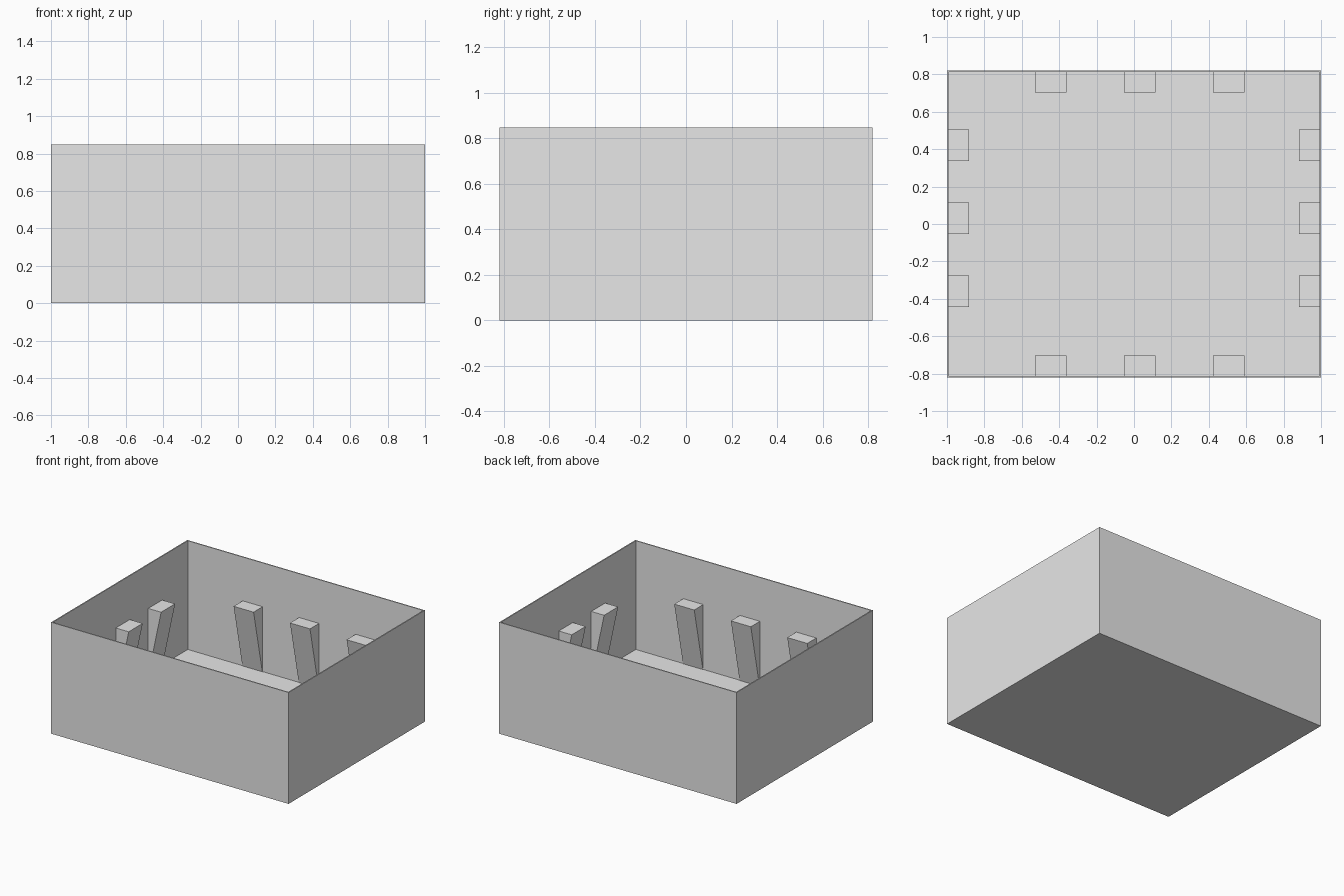
import bpy
import bmesh
from mathutils import Matrix, Vector
from math import pi

if "Cube" in bpy.data.objects:
    bpy.data.objects.remove(bpy.data.objects["Cube"])

HALF_X, HALF_Y, HEIGHT = 1.0, 0.82, 0.848
WALL, FLOOR = 0.012, 0.02
RIB_TOP, RIB_DEPTH, RIB_WIDTH = 0.514, 0.105, 0.168

grey = bpy.data.materials.new("light grey")
grey.use_nodes = True
colour = (0.8, 0.8, 0.8, 1)
grey.diffuse_color = colour
grey.node_tree.nodes["Principled BSDF"].inputs["Base Color"].default_value = colour


def add_object(name, bm):
    bmesh.ops.recalc_face_normals(bm, faces=bm.faces)
    mesh = bpy.data.meshes.new(name)
    bm.to_mesh(mesh)
    bm.free()
    mesh.materials.append(grey)
    obj = bpy.data.objects.new(name, mesh)
    bpy.context.collection.objects.link(obj)
    return obj


# Open box: inset the top face and push it down to the floor
bm = bmesh.new()
bmesh.ops.create_cube(bm, size=1)
bmesh.ops.scale(bm, vec=(2 * HALF_X, 2 * HALF_Y, HEIGHT), verts=bm.verts)
bmesh.ops.translate(bm, vec=(0, 0, HEIGHT / 2), verts=bm.verts)
top = max(bm.faces, key=lambda f: f.calc_center_median().z)
bmesh.ops.inset_region(bm, faces=[top], thickness=WALL)
inner = bmesh.ops.extrude_discrete_faces(bm, faces=[top])["faces"][0]
bmesh.ops.translate(bm, vec=(0, 0, FLOOR - HEIGHT), verts=inner.verts)
add_object("open_box", bm)


# Support rib: triangular side profile, tapering to nothing at the floor
def add_rib(name, location, angle):
    bm = bmesh.new()
    profile = [(-WALL / 2, FLOOR), (0, FLOOR), (RIB_DEPTH, RIB_TOP), (-WALL / 2, RIB_TOP)]
    face = bm.faces.new([bm.verts.new((-RIB_WIDTH / 2, y, z)) for y, z in profile])
    side = bmesh.ops.extrude_face_region(bm, geom=[face])["geom"]
    bmesh.ops.translate(bm, vec=(RIB_WIDTH, 0, 0),
                        verts=[v for v in side if isinstance(v, bmesh.types.BMVert)])
    bm.transform(Matrix.Translation(Vector(location)) @ Matrix.Rotation(angle, 4, "Z"))
    add_object(name, bm)


# Three ribs along each wall
inner_x, inner_y = HALF_X - WALL, HALF_Y - WALL
for i, x in enumerate((-0.445, 0.03, 0.507), 1):
    add_rib(f"front_rib_{i}", (x, -inner_y, 0), 0)
    add_rib(f"back_rib_{i}", (x, inner_y, 0), pi)
for i, y in enumerate((-0.36, 0.03, 0.42), 1):
    add_rib(f"right_rib_{i}", (-inner_x, y, 0), -pi / 2)
    add_rib(f"left_rib_{i}", (inner_x, y, 0), pi / 2)
